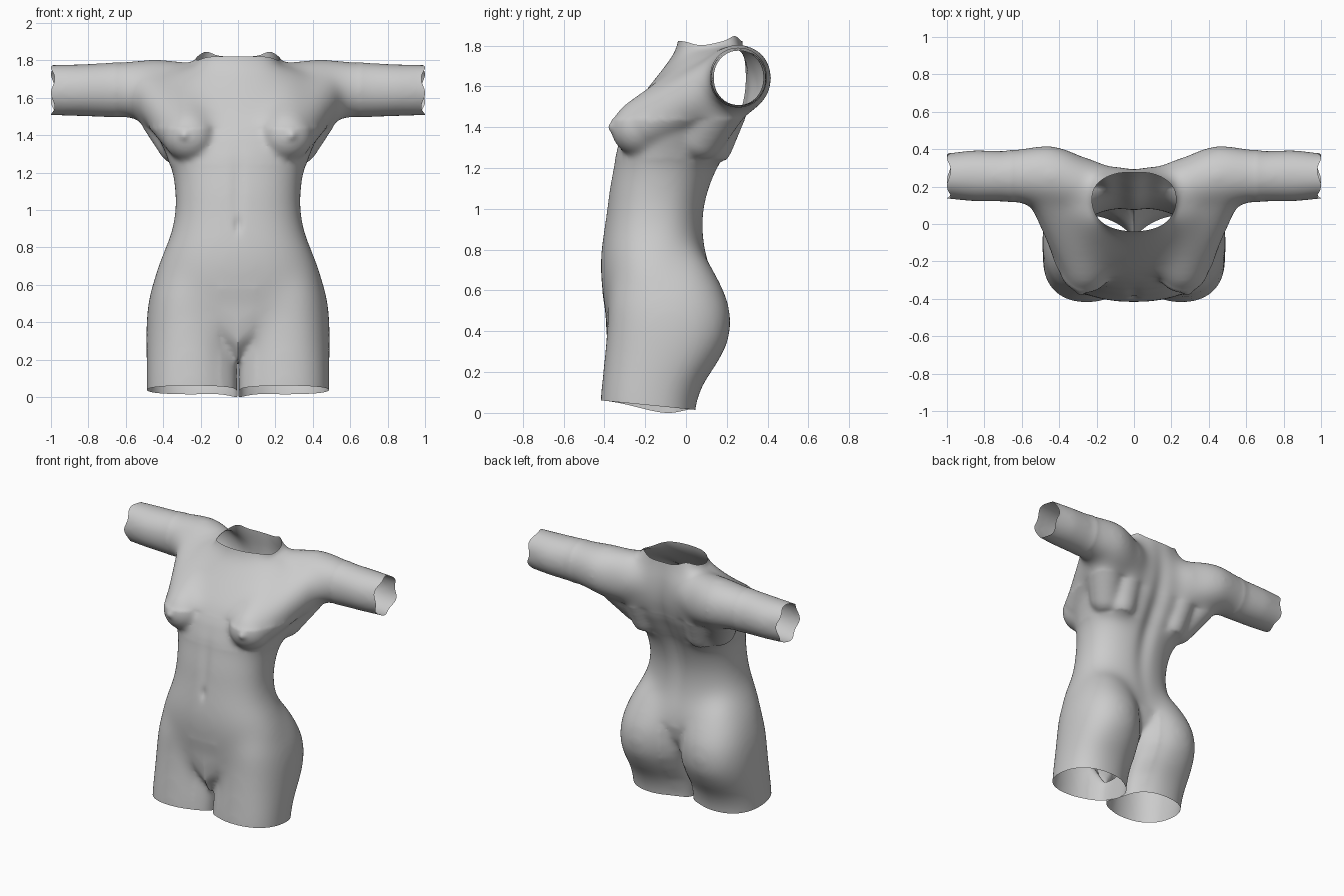
import bpy, bmesh
from math import sin, cos, pi, exp, atan2, copysign
from mathutils import Vector, Matrix

if "Cube" in bpy.data.objects:
    bpy.data.objects.remove(bpy.data.objects["Cube"])

SEGMENTS = 40
body = bmesh.new()


def loft(rings, place, power=2.3):
    """Closed skin through rings of (station, u_min, u_max, v_min, v_max)."""
    loops = []
    for t, u0, u1, v0, v1 in rings:
        loop = []
        for i in range(SEGMENTS):
            c, s = cos(2 * pi * i / SEGMENTS), sin(2 * pi * i / SEGMENTS)
            u = (u0 + u1) / 2 + (u1 - u0) / 2 * copysign(abs(c) ** (2 / power), c)
            v = (v0 + v1) / 2 + (v1 - v0) / 2 * copysign(abs(s) ** (2 / power), s)
            loop.append(body.verts.new(place(t, u, v)))
        loops.append(loop)
    for a, b in zip(loops, loops[1:]):
        for i in range(SEGMENTS):
            j = (i + 1) % SEGMENTS
            body.faces.new((a[i], a[j], b[j], b[i]))
    body.faces.new(loops[0])
    body.faces.new(loops[-1])


def ridge(side, low, low_radius, high, high_radius, steps=10):
    """Tapering muscle made of overlapping balls."""
    for step in range(steps + 1):
        k = step / steps
        x, y, z = Vector(low).lerp(Vector(high), k)
        bmesh.ops.create_uvsphere(body, u_segments=32, v_segments=20,
                                  radius=low_radius + (high_radius - low_radius) * k,
                                  matrix=Matrix.Translation((side * x, y, z)))


# Trunk from pelvis to neck: height, half width, front, back
trunk = [
    (0.20, 0.03, -0.33, -0.20), (0.30, 0.10, -0.38, 0.00),
    (0.40, 0.25, -0.39, 0.07), (0.50, 0.42, -0.395, 0.12),
    (0.60, 0.458, -0.41, 0.14), (0.70, 0.435, -0.42, 0.125),
    (0.80, 0.395, -0.418, 0.097), (0.90, 0.355, -0.405, 0.085),
    (1.00, 0.337, -0.39, 0.09), (1.10, 0.337, -0.38, 0.115),
    (1.20, 0.348, -0.36, 0.155), (1.30, 0.382, -0.34, 0.21),
    (1.40, 0.425, -0.31, 0.26), (1.50, 0.45, -0.265, 0.295),
    (1.60, 0.43, -0.19, 0.31), (1.70, 0.35, -0.11, 0.305),
    (1.78, 0.26, -0.05, 0.29), (1.83, 0.215, -0.035, 0.28),
    (1.95, 0.215, -0.035, 0.28),
]
loft([(z, -w, w, f, b) for z, w, f, b in trunk], lambda t, u, v: (u, v, t))

# Thigh and buttock: height, inner x, outer x, front, back
thigh = [
    (-0.12, 0.014, 0.488, -0.425, 0.038), (0.05, 0.014, 0.491, -0.425, 0.048),
    (0.15, 0.014, 0.491, -0.415, 0.085), (0.25, 0.014, 0.493, -0.405, 0.155),
    (0.35, 0.014, 0.493, -0.395, 0.21), (0.45, 0.014, 0.49, -0.387, 0.226),
    (0.55, 0.014, 0.476, -0.385, 0.214), (0.65, 0.014, 0.447, -0.37, 0.17),
    (0.75, 0.03, 0.40, -0.33, 0.115), (0.85, 0.06, 0.34, -0.28, 0.04),
]

# Shoulder and arm: x, front, back, bottom, top
arm = [
    (0.08, 0.10, 0.28, 1.53, 1.77), (0.25, 0.07, 0.35, 1.45, 1.80),
    (0.35, 0.075, 0.40, 1.46, 1.817), (0.45, 0.09, 0.43, 1.475, 1.823),
    (0.55, 0.105, 0.415, 1.50, 1.813), (0.70, 0.12, 0.39, 1.507, 1.797),
    (0.85, 0.12, 0.395, 1.512, 1.79), (1.00, 0.135, 0.38, 1.517, 1.787),
    (1.10, 0.135, 0.38, 1.517, 1.787),
]
for side in (-1, 1):
    loft(thigh, lambda t, u, v: (side * u, v, t))
    loft(arm, lambda t, u, v: (side * t, u, v), 2.05)
    # Bust to collarbone, bust to shoulder, armpit and shoulder blade
    ridge(side, (0.26, -0.228, 1.41), 0.142, (0.27, 0.09, 1.65), 0.122)
    ridge(side, (0.30, -0.17, 1.44), 0.13, (0.46, 0.23, 1.655), 0.145)
    ridge(side, (0.32, 0.08, 1.36), 0.11, (0.47, 0.25, 1.645), 0.14)
    ridge(side, (0.22, 0.13, 1.32), 0.10, (0.25, 0.215, 1.63), 0.14)

bmesh.ops.recalc_face_normals(body, faces=body.faces)
mesh = bpy.data.meshes.new("torso")
body.to_mesh(mesh)
body.free()
torso = bpy.data.objects.new("torso", mesh)
bpy.context.collection.objects.link(torso)

# Fuse the parts into one skin and blend the joints
fuse = torso.modifiers.new("fuse", "REMESH")
fuse.mode = "VOXEL"
fuse.voxel_size = 0.013
blend = torso.modifiers.new("blend", "SMOOTH")
blend.factor = 0.5
blend.iterations = 25
bpy.context.view_layer.update()
evaluated = torso.evaluated_get(bpy.context.evaluated_depsgraph_get())
skin = bmesh.new()
skin.from_mesh(evaluated.to_mesh())
evaluated.to_mesh_clear()
torso.modifiers.clear()

# Blend the shoulders, hips and thighs further, keeping the middle crease
soft = [v for v in skin.verts
        if (v.co.z > 1.45 and abs(v.co.x) < 0.65) or 0.6 < v.co.z < 1.25
        or (v.co.z <= 0.6 and abs(v.co.x) > 0.1)]
for _ in range(70):
    bmesh.ops.smooth_vert(skin, verts=soft, factor=0.5,
                          use_axis_x=True, use_axis_y=True, use_axis_z=True)

# Open the arms, neck and thighs
cuts = [((1, 0, 0), (1, 0, 0)), ((-1, 0, 0), (-1, 0, 0)),
        ((0, 0, 1.832), (0, 0, 1)), ((0, 0, 0.03), (0, -0.1, -1))]
for point, normal in cuts:
    bmesh.ops.bisect_plane(skin, geom=skin.verts[:] + skin.edges[:] + skin.faces[:],
                           plane_co=point, plane_no=normal, clear_outer=True)

# Soft sculpting strokes: centre, radii, push
strokes = [
    ((0, 0.20, 1.28), (0.06, 0.20, 0.42), (0, -0.03, 0)),      # spine
    ((0, -0.40, 0.93), (0.02, 0.10, 0.04), (0, 0.012, 0)),     # navel
    ((0, -0.38, 1.12), (0.035, 0.10, 0.20), (0, 0.008, 0)),    # midline
]
for side in (-1, 1):
    strokes += [
        ((side * 0.29, -0.37, 1.41), (0.025, 0.06, 0.025), (0, -0.016, 0)),
        ((side * 0.17, 0.24, 1.83), (0.05, 0.06, 0.06), (0, 0, 0.025)),
        ((side * 0.21, 0.08, 1.83), (0.06, 0.08, 0.06), (0, 0, -0.02)),
        ((side * 0.02, -0.10, 0.02), (0.07, 0.20, 0.06), (0, 0, -0.02)),
    ]
for vert in skin.verts:
    start = vert.co.copy()
    for center, radii, push in strokes:
        d = sum(((p - c) / r) ** 2 for p, c, r in zip(start, center, radii))
        if d < 9:
            vert.co += Vector(push) * exp(-d)
    # Thighs and buttocks meet at the middle
    if start.z < 0.6:
        vert.co.x *= 1 - 0.88 * exp(-(start.x / 0.06) ** 2) * min(1, (0.6 - start.z) / 0.2)
    # Uneven arm rims
    ramp = (abs(start.x) - 0.92) / 0.08
    if ramp > 0:
        angle = atan2(start.z - 1.65, start.y - 0.26)
        vert.co.x -= copysign(0.01 * ramp * (1 + sin(5 * angle + 1)), start.x)

floor = min(v.co.z for v in skin.verts)
bmesh.ops.translate(skin, verts=skin.verts, vec=(0, 0, -floor))
skin.to_mesh(mesh)
skin.free()
mesh.shade_smooth()

# Plain grey clay
clay = bpy.data.materials.new("grey clay")
clay.use_nodes = True
color = (0.6, 0.6, 0.6, 1)
clay.diffuse_color = color
clay.node_tree.nodes["Principled BSDF"].inputs["Base Color"].default_value = color
mesh.materials.clear()
mesh.materials.append(clay)
